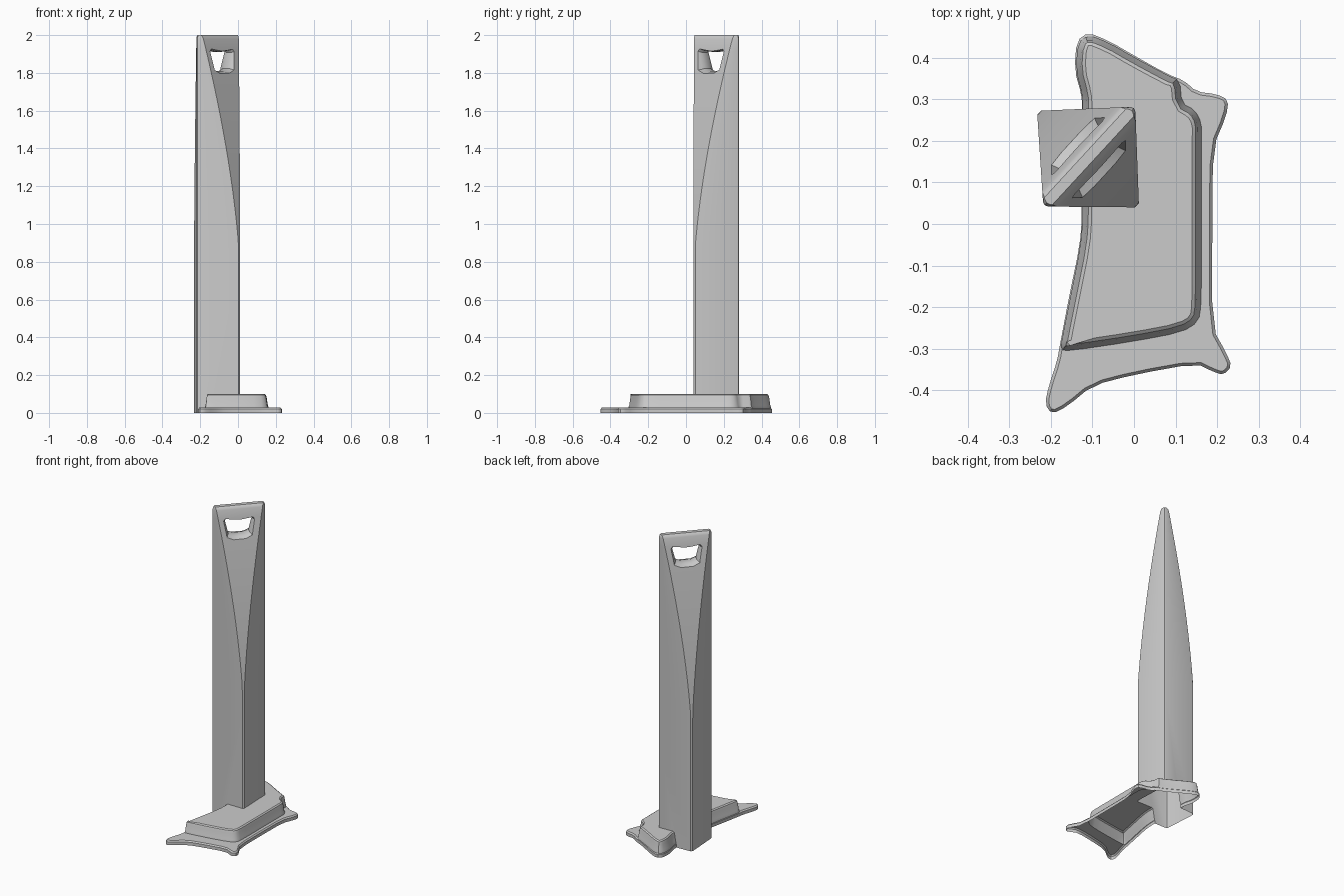
import bpy, bmesh
from mathutils import Vector

if "Cube" in bpy.data.objects:
    bpy.data.objects.remove(bpy.data.objects["Cube"])


def loft(name, rings):
    """Skin a list of equal-length rings and close both ends."""
    bm = bmesh.new()
    vs = [[bm.verts.new(p) for p in r] for r in rings]
    n = len(vs[0])
    for a, b in zip(vs, vs[1:]):
        for i in range(n):
            j = (i + 1) % n
            bm.faces.new((a[i], a[j], b[j], b[i]))
    bm.faces.new(vs[0][::-1])
    bm.faces.new(vs[-1])
    bmesh.ops.recalc_face_normals(bm, faces=bm.faces)
    me = bpy.data.meshes.new(name)
    bm.to_mesh(me)
    bm.free()
    ob = bpy.data.objects.new(name, me)
    bpy.context.collection.objects.link(ob)
    return ob


def rounded(pts):
    """One round of corner cutting."""
    out = []
    for i, p in enumerate(pts):
        a, b = Vector(p), Vector(pts[(i + 1) % len(pts)])
        out += [a.lerp(b, 0.25), a.lerp(b, 0.75)]
    return out


def slab(name, outline, steps):
    """Stack clockwise outlines; each step is (height, inset)."""
    n = len(outline)
    rings = []
    for z, d in steps:
        ring = []
        for i, p in enumerate(outline):
            t = (outline[(i + 1) % n] - outline[i - 1]).normalized()
            ring.append((p.x + t.y * d, p.y - t.x * d, z))
        rings.append(ring)
    return loft(name, rings)


def boolean(ob, other, op):
    m = ob.modifiers.new("cut", 'BOOLEAN')
    m.operation, m.object, m.solver = op, other, 'EXACT'
    bpy.context.view_layer.objects.active = ob
    bpy.ops.object.modifier_apply(modifier=m.name)
    bpy.data.objects.remove(other)


# Tower: square plan whose two opposite corners are sliced away by curves
SW, SE, NE, NW = (Vector(p) for p in
                  ((-.218, .042), (.012, .040), (.003, .282), (-.233, .272)))
centre = (SW + SE + NE + NW) / 4


def tower_ring(z, k, b=0.05, scale=1.0):
    half = [(.3 * b, .3 * b), (b, 0), (1 - k, 0), (1, k), (1, 1 - b)]
    uv = half + [(1 - u, 1 - v) for u, v in half]
    ring = []
    for u, v in uv:
        p = SW.lerp(SE, u).lerp(NW.lerp(NE, u), v)
        p = centre + (p - centre) * scale
        ring.append((p.x, p.y, z))
    return ring


rings = [tower_ring(0, .04)]
for i in range(25):
    z = 0.7 + 1.28 * i / 24
    rings.append(tower_ring(z, max(.04, .87 * ((z - .7) / 1.3) ** 1.6)))
rings += [tower_ring(1.993, .88, .06, .985), tower_ring(2.0, .92, .06, .96)]
tower = loft("tower", rings)

# Trapezoid opening near the top, flared toward both faces
along = Vector((.7071, .7071, 0))
through = Vector((.7071, -.7071, 0))
mid = Vector((centre.x, centre.y, 1.865))
hole = rounded([(-.06, -.055), (.06, -.055), (.073, 0), (.088, .058),
                (.04, .05), (0, .045), (-.04, .05), (-.088, .058), (-.073, 0)])
rings = []
for n, s in ((-.09, 1.4), (-.035, 1.1), (-.02, 1), (.02, 1), (.035, 1.1), (.09, 1.4)):
    rings.append([mid + through * n + along * p.x * s + Vector((0, 0, p.y * s))
                  for p in hole])
boolean(tower, loft("opening_cutter", rings), 'DIFFERENCE')

# Low flange with flared corners
flange_pts = [(-.11, .46), (-.06, .44), (0, .405), (.08, .36), (.12, .345),
              (.15, .318), (.2, .312), (.227, .298), (.222, .26), (.19, .185),
              (.188, 0), (.188, -.25), (.222, -.31), (.235, -.342), (.215, -.363),
              (.19, -.355), (.15, -.335), (0, -.362), (-.1, -.388), (-.16, -.438),
              (-.198, -.457), (-.214, -.432), (-.205, -.39), (-.185, -.33),
              (-.178, -.29), (-.155, -.17), (-.13, -.05), (-.125, .02),
              (-.125, .28), (-.126, .31), (-.143, .37), (-.138, .44)]
base = slab("podium", rounded(flange_pts), [(0, 0), (.02, 0), (.028, .007)])

# Raised deck, reaching the rim at the back and left
deck_pts = [(-.11, .455), (-.06, .436), (0, .401), (.08, .358), (.11, .345),
            (.115, .29), (.145, .275), (.162, .245), (.162, .2), (.162, 0),
            (.162, -.19), (.155, -.235), (.115, -.26), (0, -.282), (-.155, -.305),
            (-.177, -.302), (-.172, -.27), (-.152, -.17), (-.128, -.05),
            (-.123, .02), (-.123, .28), (-.124, .31), (-.14, .37), (-.135, .435)]
deck = slab("deck", rounded(deck_pts),
            [(.002, 0), (.03, 0), (.04, .004), (.08, .01), (.094, .014), (.1, .022)])

# Join into one shell and open the underside
boolean(base, deck, 'UNION')
boolean(base, tower, 'UNION')
base.name = "tower_on_podium"
bm = bmesh.new()
bm.from_mesh(base.data)
under = [f for f in bm.faces if f.normal.z < -.9 and f.calc_center_median().z < .006]
bmesh.ops.delete(bm, geom=under, context='FACES')
bm.to_mesh(base.data)
bm.free()

bpy.ops.object.select_all(action='DESELECT')
base.select_set(True)
bpy.context.view_layer.objects.active = base
bpy.ops.object.shade_smooth_by_angle(angle=0.6)
